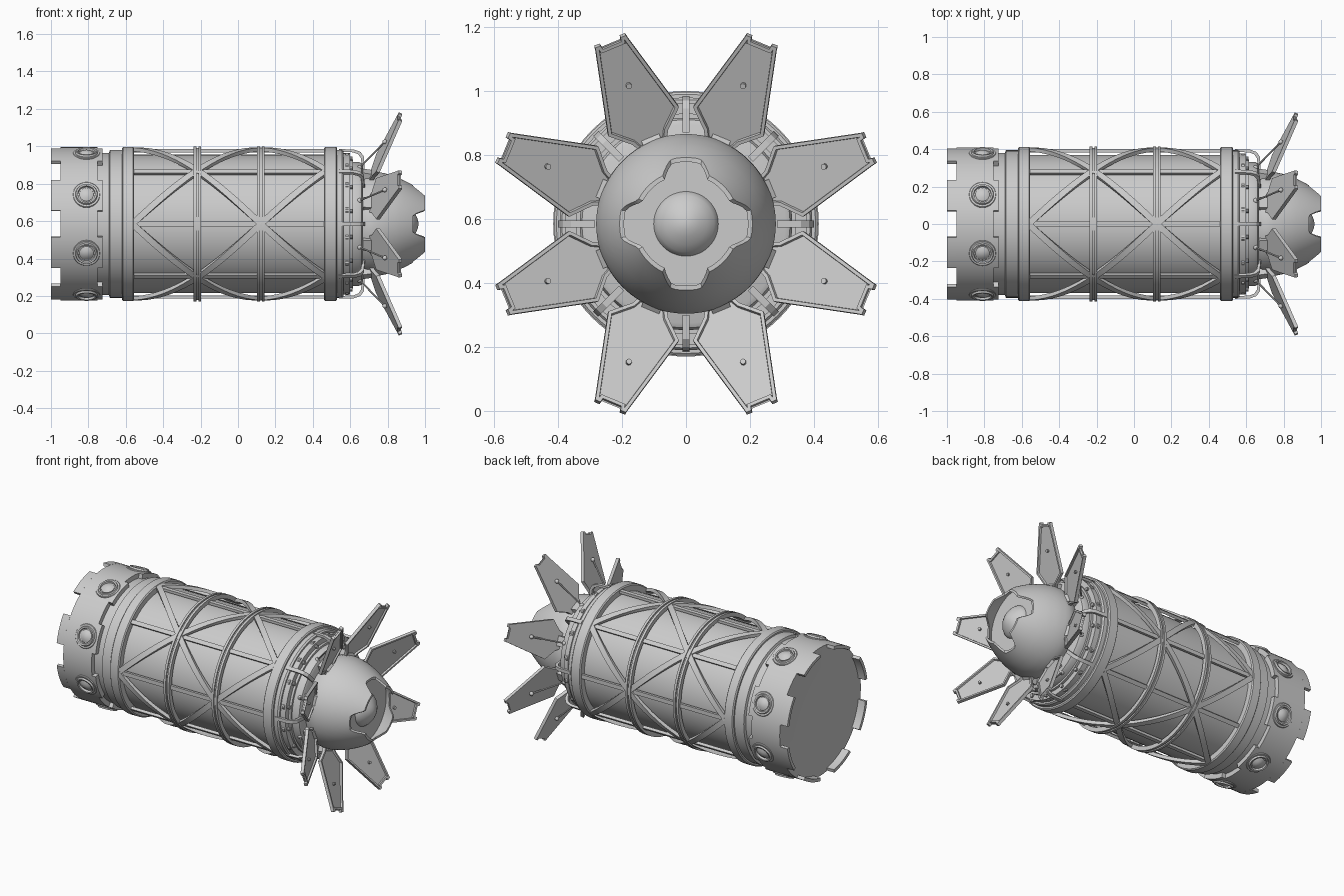
import bpy, bmesh
from math import sin, cos, pi, radians, hypot, atan2
from mathutils import Vector, Matrix

if "Cube" in bpy.data.objects:
    bpy.data.objects.remove(bpy.data.objects["Cube"])

C = 0.585                                   # height of the long axis
EIGHT = [radians(45 * k) for k in range(8)]
EIGHT_HALF = [a + radians(22.5) for a in EIGHT]


def P(x, r, a):
    return Vector((x, r * cos(a), C + r * sin(a)))


def finish(name, bm, angle=30):
    bmesh.ops.remove_doubles(bm, verts=bm.verts, dist=1e-5)
    bmesh.ops.recalc_face_normals(bm, faces=bm.faces)
    me = bpy.data.meshes.new(name)
    bm.to_mesh(me)
    bm.free()
    me.shade_smooth()
    me.set_sharp_from_angle(angle=radians(angle))
    ob = bpy.data.objects.new(name, me)
    bpy.context.collection.objects.link(ob)
    return ob


def loft(bm, rings, closed=True):
    """Skin a closed series of equal vertex loops."""
    vs = [[bm.verts.new(p) for p in ring] for ring in rings]
    n, m = len(vs), len(vs[0])
    for i in range(n if closed else n - 1):
        for j in range(m):
            bm.faces.new((vs[i][j], vs[(i + 1) % n][j],
                          vs[(i + 1) % n][(j + 1) % m], vs[i][(j + 1) % m]))
    return vs


def lathe(name, prof, seg=72):
    bm = bmesh.new()
    loft(bm, [[P(x, max(r, 1e-7), 2 * pi * k / seg) for x, r in prof] for k in range(seg)])
    bmesh.ops.dissolve_degenerate(bm, dist=1e-6, edges=bm.edges)
    return finish(name, bm)


def strip(bm, path, width, r0, r1):
    """Curved bar following (x, angle) points on the cylinder."""
    (xa, aa), (xb, ab) = path[0], path[-1]
    dx, da = xb - xa, (ab - aa) * r1
    l = hypot(dx, da)
    nx, na = -da / l * width / 2, dx / l * width / 2 / r1
    rings = [[P(x - nx, r0, a - na), P(x + nx, r0, a + na),
              P(x + nx, r1, a + na), P(x - nx, r1, a - na)] for x, a in path]
    vs = loft(bm, rings, closed=False)
    bm.faces.new(vs[0])
    bm.faces.new(vs[-1])


def line(x0, a0, x1, a1, n=10):
    return [(x0 + (x1 - x0) * i / n, a0 + (a1 - a0) * i / n) for i in range(n + 1)]


def fins(name, poly, half, angles):
    """Flat plates cut from an (x, r) outline, repeated around the axis."""
    bm = bmesh.new()
    for a in angles:
        t = Vector((0, -sin(a), cos(a))) * half
        vs = loft(bm, [[P(x, r, a) - t for x, r in poly],
                       [P(x, r, a) + t for x, r in poly]], closed=False)
        bm.faces.new(vs[0])
        bm.faces.new(vs[1])
    return finish(name, bm)


def rod(bm, p, q, rad, seg=10):
    m = Matrix.Translation((p + q) / 2) @ (q - p).to_track_quat('Z', 'Y').to_matrix().to_4x4()
    bmesh.ops.create_cone(bm, cap_ends=True, segments=seg, radius1=rad, radius2=rad,
                          depth=(q - p).length, matrix=m)


# Main turned bodies
lathe("rear_skirt", [(-.93, 0), (-.93, .26), (-.95, .39), (-.95, .41), (-.75, .41), (-.75, 0)])
lathe("neck", [(-.76, 0), (-.76, .38), (-.69, .38), (-.685, .395), (-.61, .395), (-.61, 0)])
lathe("hull", [(-.63, 0), (-.63, .37), (.54, .37), (.54, 0)])
lathe("front_flange", [(.52, 0), (.52, .395), (.555, .395), (.565, .388), (.565, .378),
                       (.6, .378), (.6, 0)])
lathe("front_drum", [(.59, 0), (.59, .318), (.605, .332), (.645, .332), (.66, .325),
                     (.667, .31), (.667, 0)])
lathe("drum_lip", [(.6, .32), (.6, .345), (.615, .345), (.615, .32)])

# Frame bands around the hull
for name, x0, x1 in (("rear_band", -.62, -.555), ("front_band", .46, .53)):
    lathe(name, [(x0, .36), (x0, .405), (x0 + .006, .412), (x1 - .006, .412), (x1, .405), (x1, .36)])
for name, x in (("hoop_rear", -.217), ("hoop_front", .122)):
    lathe(name, [(x - .02, .388), (x - .02, .415), (x - .005, .415), (x - .005, .407),
                 (x + .005, .407), (x + .005, .415), (x + .02, .415), (x + .02, .388)])

# Teeth on both edges of the skirt
bm = bmesh.new()
for a in EIGHT_HALF:
    w = radians(12.5)
    strip(bm, line(-.975, a - w, -.975, a + w), .05, .39, .41)
    strip(bm, line(-.74, a - w, -.74, a + w), .03, .375, .41)
finish("skirt_teeth", bm)

# Round ports on the skirt
bm = bmesh.new()
port = [(0, .405), (0, .424), (.02, .421), (.036, .412), (.04, .405), (.044, .406), (.047, .42),
        (.056, .422), (.06, .412), (.07, .412), (.073, .408), (.073, .385)]
for a in EIGHT_HALF:
    out = Vector((0, cos(a), sin(a)))
    tan = Vector((0, -sin(a), cos(a)))
    o = Vector((-.81, 0, C))
    rings = [[o + out * h + (Vector((1, 0, 0)) * cos(t) + tan * sin(t)) * max(r, 1e-7)
              for t in [2 * pi * k / 28 for k in range(28)]] for r, h in port]
    loft(bm, rings, closed=False)
finish("skirt_ports", bm)

# Lattice: straight rails and zigzag diagonals
bm = bmesh.new()
for a in EIGHT:
    strip(bm, line(-.58, a, .48, a, 1), .026, .383, .4)
finish("frame_rails", bm)
bm = bmesh.new()
q = radians(45)
for k in range(4):
    a = k * pi / 2
    for s in (-q, q):
        strip(bm, line(-.565, a, -.217, a + s), .034, .388, .409)
        strip(bm, line(-.217, a + s, .122, a), .034, .388, .409)
        strip(bm, line(.122, a, .475, a + s), .034, .388, .409)
finish("frame_diagonals", bm)

# Brackets and hinge arms at the front
fins("front_brackets", [(.54, .385), (.54, .4), (.62, .398), (.655, .385), (.673, .36), (.678, .285),
                        (.662, .285), (.658, .35), (.643, .372), (.615, .383)], .011, EIGHT)
fins("petal_hinges", [(.65, .25), (.65, .31), (.715, .3), (.735, .275), (.72, .255)], .03, EIGHT_HALF)

# Knobs around the flange
bm = bmesh.new()
for k in range(16):
    a = radians(11.25 + 22.5 * k)
    rod(bm, P(.59, .357, a), P(.612, .357, a), .011)
    rod(bm, P(.575, .37, a), P(.59, .37, a), .016)
finish("flange_knobs", bm)

# Nose shell with four notches in its rim
KNOTS = [(.655, .262), (.69, .279), (.73, .281), (.79, .27), (.85, .25), (.9, .227),
         (.95, .199), (1.0, .167)]


def nose_r(x):
    for (x0, r0), (x1, r1) in zip(KNOTS, KNOTS[1:]):
        if x <= x1 + 1e-6:
            return r0 + (r1 - r0) * (x - x0) / (x1 - x0)
    return KNOTS[-1][1]


bm = bmesh.new()
cols = []
for k in range(90):
    d = (4 * k) % 90
    d = min(d, 90 - d)
    end = .935 + .065 * min(max((d - 13) / 13, 0), 1)
    xs = [.655 + (end - .655) * i / 12 for i in range(13)]
    a = radians(4 * k)
    cols.append([P(x, nose_r(x), a) for x in xs] + [P(x, nose_r(x) - .014, a) for x in reversed(xs)])
loft(bm, cols)
finish("nose_shell", bm)
lathe("nose_plate", [(.88, 0), (.88, .225), (.9, .217), (.9, 0)])
lathe("nose_core", [(.89, 0), (.89, .103), (.905, .1), (.922, .088), (.94, .066), (.955, .04),
                    (.963, .018), (.965, 0)], 48)

# Open petals with a recessed panel
half = [(.263, .045), (.292, .06), (.345, .119), (.6, .055), (.616, .052), (.616, .034), (.603, .031)]
outline = half + [(u, -v) for u, v in reversed(half)]
tilt = atan2(.155, .347)
bm = bmesh.new()
for a in EIGHT_HALF:
    tan = Vector((0, -sin(a), cos(a)))
    out = Vector((0, cos(a), sin(a)))
    nrm = Vector((cos(tilt), 0, 0)) - out * sin(tilt)
    front = [P(.72 + (u - .263) * .447, u, a) + tan * v for u, v in outline]
    vs = loft(bm, [[p - nrm * .02 for p in front], front], closed=False)
    bm.faces.new(vs[0])
    face = bm.faces.new(vs[1])
    face.normal_update()
    if face.normal.dot(nrm) < 0:
        face.normal_flip()
    bmesh.ops.inset_region(bm, faces=[face], thickness=.011, use_even_offset=True)
    inner = list(face.verts)
    bmesh.ops.inset_region(bm, faces=[face], thickness=.002, use_even_offset=True)
    bmesh.ops.translate(bm, verts=list(face.verts), vec=-nrm * .011)
finish("petals", bm)

# Struts from the drum to the petal backs
bm = bmesh.new()
for a in EIGHT_HALF:
    p, e = P(.65, .325, a), P(.785, .475, a)
    rod(bm, p, e, .005, 8)
    rod(bm, e, P(.812, .465, a), .009)
    for c, r in ((p, .014), (e, .013)):
        bmesh.ops.create_icosphere(bm, subdivisions=2, radius=r, matrix=Matrix.Translation(c))
finish("petal_struts", bm)
